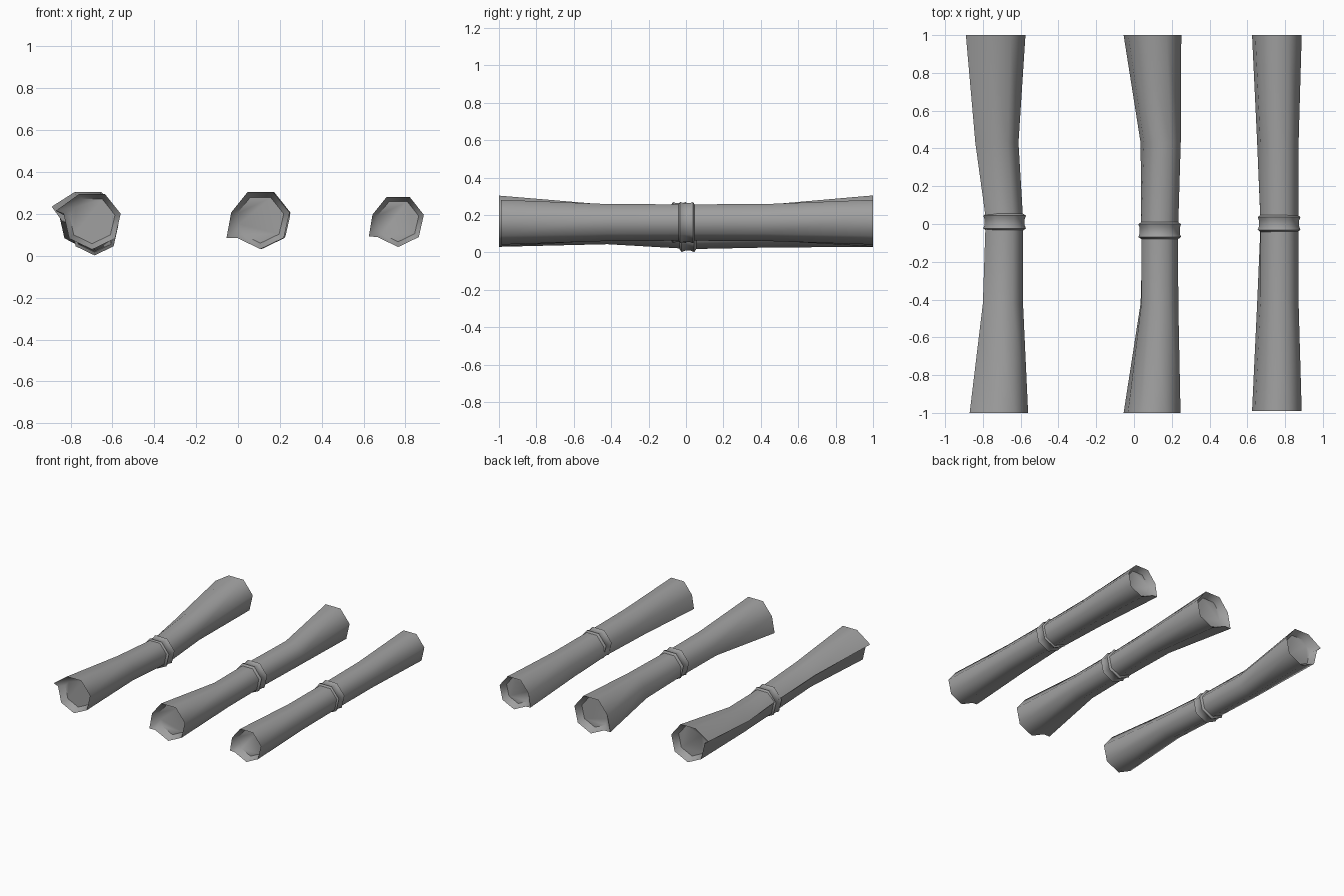
import bpy, bmesh, math
from mathutils import Vector

SIDES = 7

old_cube = bpy.data.objects.get("Cube")
if old_cube:
    bpy.data.objects.remove(old_cube, do_unlink=True)

# One plain grey for everything
grey = bpy.data.materials.new("plain_grey")
grey.use_nodes = True
colour = (0.35, 0.35, 0.35, 1)
grey.diffuse_color = colour
grey.node_tree.nodes["Principled BSDF"].inputs["Base Color"].default_value = colour


def heptagon(x, y, z, radius):
    """Seven points around the y axis, starting at the lowest one."""
    points = []
    for k in range(SIDES):
        angle = math.tau * k / SIDES - math.pi / 2
        points.append(Vector((x + radius * math.cos(angle), y, z + radius * math.sin(angle))))
    return points


def loft(name, rings, cap_ends=False, closed=False):
    """Skin a row of equal rings with quads."""
    bm = bmesh.new()
    rows = [[bm.verts.new(p) for p in ring] for ring in rings]
    pairs = list(zip(rows, rows[1:]))
    if closed:
        pairs.append((rows[-1], rows[0]))
    for a, b in pairs:
        for i in range(len(a)):
            j = (i + 1) % len(a)
            bm.faces.new((a[i], a[j], b[j], b[i]))
    if cap_ends:
        bm.faces.new(rows[0])
        bm.faces.new(rows[-1])
    bmesh.ops.recalc_face_normals(bm, faces=bm.faces)
    mesh = bpy.data.meshes.new(name)
    bm.to_mesh(mesh)
    bm.free()
    mesh.materials.append(grey)
    obj = bpy.data.objects.new(name, mesh)
    bpy.context.collection.objects.link(obj)
    bpy.ops.object.select_all(action='DESELECT')
    obj.select_set(True)
    bpy.context.view_layer.objects.active = obj
    bpy.ops.object.shade_smooth_by_angle(angle=math.radians(56))
    return obj


def rolled_sheet(name, stations, flap_side):
    """Flared roll with a loose outer edge and a sunken cap at each end."""
    rings = []
    for y, x, z, radius, flap_x, flap_z in stations:
        ring = heptagon(x, y, z, radius)
        ring.insert(flap_side + 1, Vector((x + flap_x, y, z + flap_z)))
        rings.append(ring)

    def sunken(station, inward):
        y, x, z, radius = station[:4]
        ring = heptagon(x, y + inward, z, radius * 0.8)
        ring.insert(flap_side + 1, (ring[flap_side] + ring[(flap_side + 1) % SIDES]) / 2)
        return ring

    rings.insert(0, sunken(stations[0], 0.05))
    rings.append(sunken(stations[-1], -0.05))
    loft(name, rings, cap_ends=True)


def tie_band(name, x, y, z):
    """Band with two raised lips and a narrow waist."""
    profile = [(-0.045, 0.1), (-0.034, 0.116), (-0.016, 0.109),
               (0.016, 0.109), (0.034, 0.116), (0.045, 0.1), (0, 0.09)]
    loft(name, [heptagon(x, y + dy, z, r) for dy, r in profile], closed=True)


# Stations: y, centre x, centre z, radius, flap offset x, flap offset z
right_roll = [
    (-1, -0.697, 0.17, 0.14, -0.173, 0.045),
    (-0.42, -0.688, 0.147, 0.103, -0.112, 0.03),
    (0.03, -0.685, 0.118, 0.1, -0.1, 0.03),
    (0.43, -0.713, 0.13, 0.104, -0.127, 0.035),
    (1, -0.716, 0.175, 0.145, -0.174, 0.06),
]
middle_roll = [
    (-1, 0.107, 0.175, 0.143, -0.162, -0.09),
    (-0.42, 0.137, 0.165, 0.1, -0.102, -0.055),
    (-0.03, 0.136, 0.165, 0.1, -0.09, -0.06),
    (0.43, 0.15, 0.165, 0.1, -0.115, -0.06),
    (1, 0.11, 0.175, 0.144, -0.165, -0.09),
]
left_roll = [
    (-0.99, 0.765, 0.168, 0.126, -0.14, -0.075),
    (-0.42, 0.77, 0.165, 0.104, -0.118, -0.06),
    (0, 0.77, 0.165, 0.102, -0.1, -0.06),
    (0.43, 0.77, 0.165, 0.104, -0.118, -0.06),
    (1, 0.765, 0.168, 0.126, -0.14, -0.075),
]

rolled_sheet("right_scroll", right_roll, flap_side=4)
rolled_sheet("middle_scroll", middle_roll, flap_side=5)
rolled_sheet("left_scroll", left_roll, flap_side=5)

tie_band("right_band", -0.685, 0.01, 0.118)
tie_band("middle_band", 0.136, -0.035, 0.165)
tie_band("left_band", 0.768, 0.003, 0.165)
